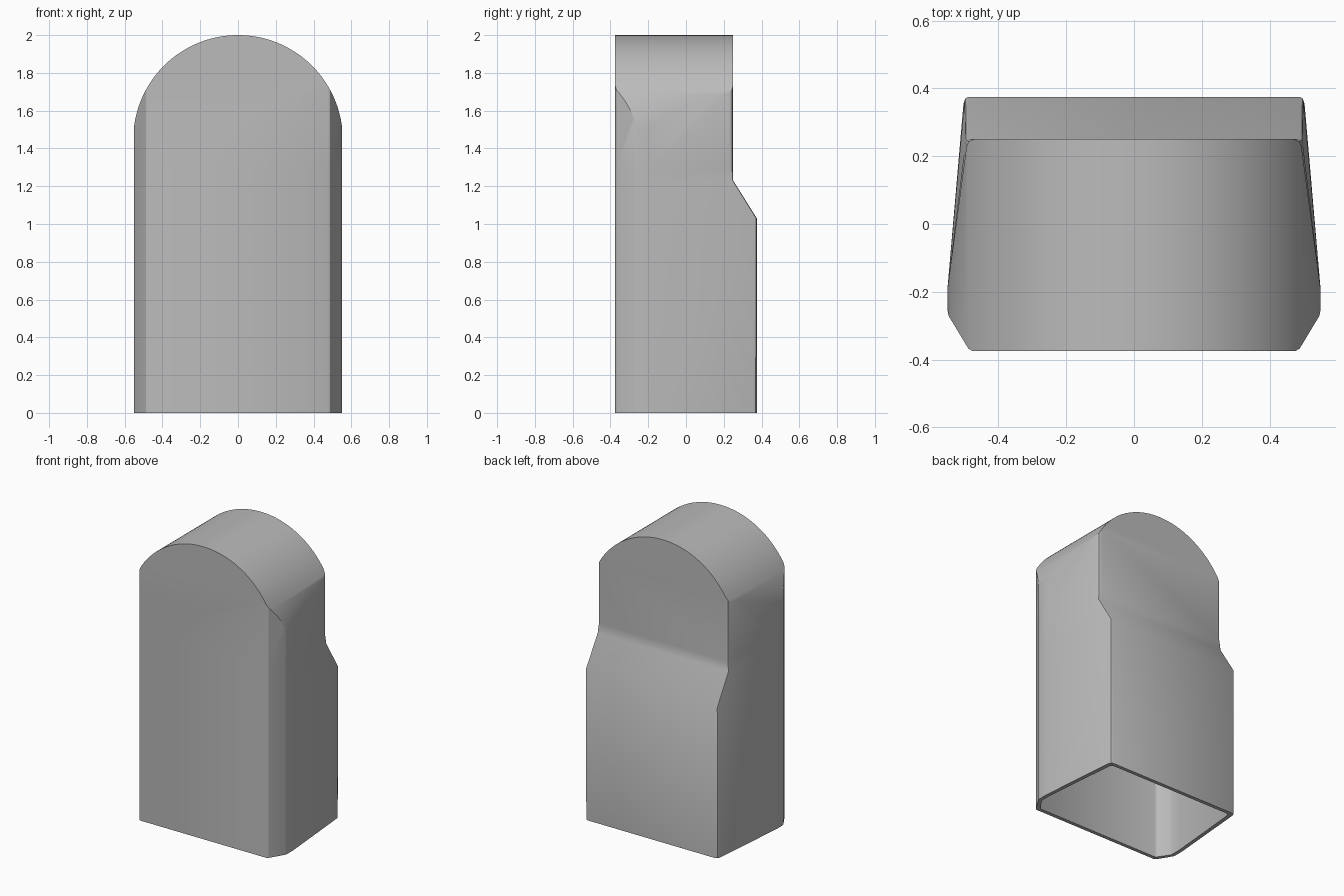
import bpy
import bmesh
from math import cos, sin, pi

cube = bpy.data.objects.get("Cube")
if cube:
    bpy.data.objects.remove(cube, do_unlink=True)

WALL = 0.025


def new_object(name, bm):
    bmesh.ops.recalc_face_normals(bm, faces=bm.faces)
    mesh = bpy.data.meshes.new(name)
    bm.to_mesh(mesh)
    bm.free()
    obj = bpy.data.objects.new(name, mesh)
    bpy.context.collection.objects.link(obj)
    return obj


def loft(name, rings):
    """Solid skin through rings of equal length, capped at both ends."""
    bm = bmesh.new()
    rows = [[bm.verts.new(p) for p in ring] for ring in rings]
    n = len(rows[0])
    for low, high in zip(rows, rows[1:]):
        for i in range(n):
            j = (i + 1) % n
            bm.faces.new((low[i], low[j], high[j], high[i]))
    bm.faces.new(rows[0])
    bm.faces.new(rows[-1])
    return new_object(name, bm)


def plan(z, back, width, corner, inset):
    """Mirrored floor outline: chamfered front, tapering sides, rounded back."""
    half = [(0.475, -0.375), (0.488, -0.368), (0.546, -0.272),
            (0.55, -0.255), (0.55, -0.19), (width, back - corner),
            (width - 0.3 * corner, back - 0.3 * corner),
            (width - corner, back)]
    half = [(x - inset, max(-0.375 + inset, min(y, back - inset)))
            for x, y in half]
    if inset:
        # keep the front chamfer parallel to the outside
        half[0] = (0.475 - inset * 0.6, -0.375 + inset)
        half[1] = (0.488 - inset * 0.7, -0.368 + inset * 0.9)
        half[-2] = (half[-2][0], back - inset - 0.3 * corner)
        half[-3] = (half[-3][0], back - inset - corner)
    ring = half + [(-x, y) for x, y in reversed(half)]
    return [(x, y, z) for x, y in ring]


def arch_cutter(name, inset):
    """Round-topped prism running front to back."""
    radius, centre, steps = 0.555 - inset, 1.445, 96
    outline = [(radius, -1), *((radius * cos(pi * i / steps),
                                centre + radius * sin(pi * i / steps))
                               for i in range(steps + 1)), (-radius, -1)]
    return loft(name, [[(x, y, z) for x, z in outline] for y in (-1, 1)])


def boolean(obj, cutter, operation):
    mod = obj.modifiers.new(operation.title(), 'BOOLEAN')
    mod.operation, mod.object, mod.solver = operation, cutter, 'EXACT'
    bpy.context.view_layer.objects.active = obj
    bpy.ops.object.modifier_apply(modifier=mod.name)
    bpy.data.objects.remove(cutter, do_unlink=True)


def body(name, bottom, inset):
    """Stepped body trimmed by the arch."""
    levels = [(bottom, 0.375, 0.503, 0.022), (1.03, 0.375, 0.5, 0.012),
              (1.23, 0.25, 0.497, 0.008), (1.3, 0.25, 0.494, 0.022),
              (2.2, 0.25, 0.494, 0.022)]
    obj = loft(name, [plan(*level, inset) for level in levels])
    boolean(obj, arch_cutter(name + "_arch", inset), 'INTERSECT')
    return obj


# Hollow cover, open underneath
cover = body("arched_cover", 0, 0)
cavity = body("cavity", -0.1, WALL)
boolean(cover, cavity, 'DIFFERENCE')

# Plain grey finish
grey = bpy.data.materials.new("plain_grey")
grey.use_nodes = True
colour = (0.5, 0.5, 0.5, 1)
grey.diffuse_color = colour
grey.node_tree.nodes["Principled BSDF"].inputs["Base Color"].default_value = colour
cover.data.materials.clear()
cover.data.materials.append(grey)
for face in cover.data.polygons:
    face.material_index = 0

# Smooth curves, crisp edges
bpy.ops.object.select_all(action='DESELECT')
cover.select_set(True)
bpy.context.view_layer.objects.active = cover
bpy.ops.object.shade_smooth_by_angle(angle=pi / 6)
